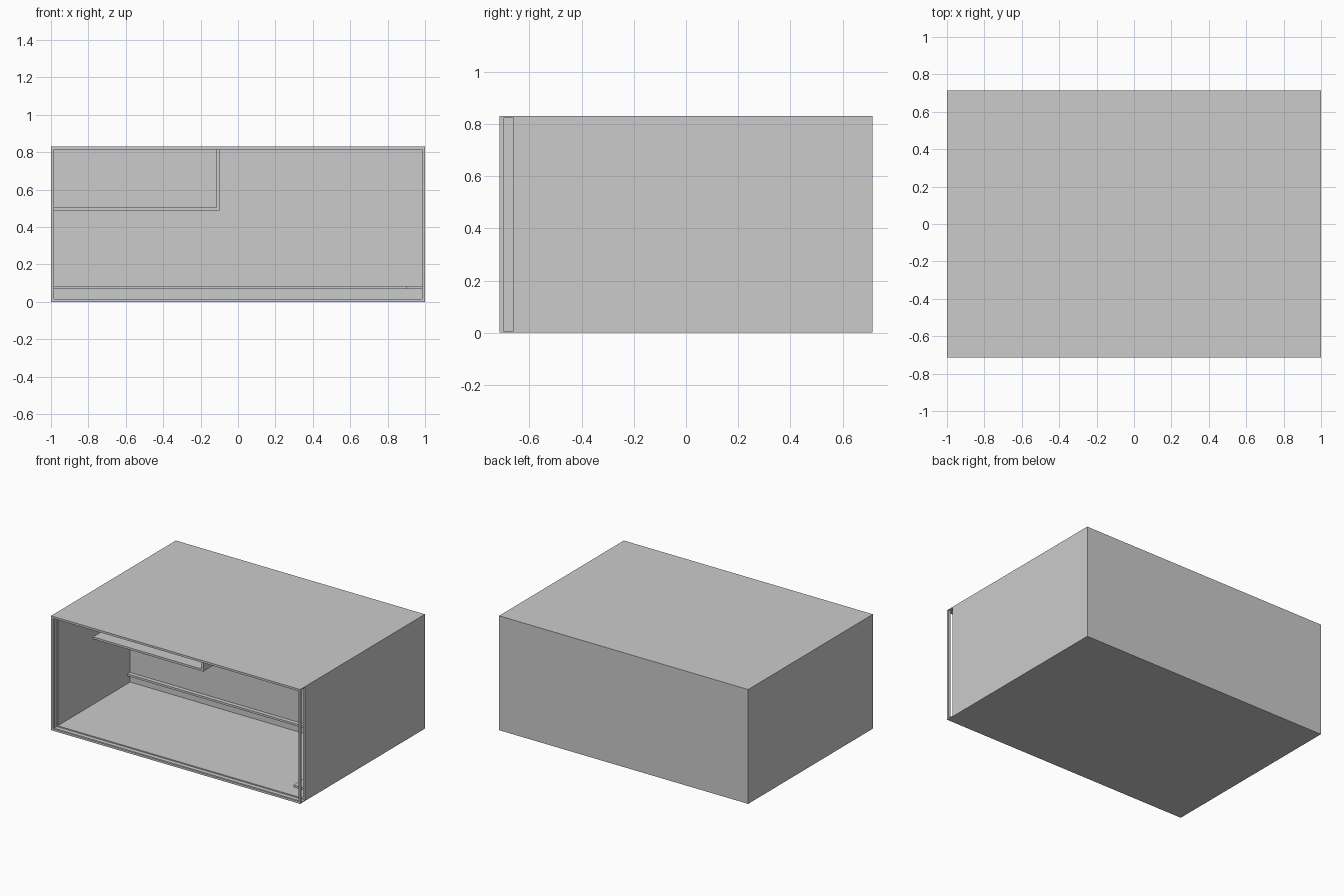
import bpy
import bmesh

cube = bpy.data.objects.get("Cube")
if cube:
    bpy.data.objects.remove(cube, do_unlink=True)

# Overall size and board thickness
W, D, H, T = 1.0, 0.715, 0.83, 0.015
BACK = 0.17          # front face of the inner back panel
GROOVE = 0.007       # board left behind the door groove

grey = bpy.data.materials.new("plain grey")
grey.use_nodes = True
colour = (0.6, 0.6, 0.6, 1)
grey.diffuse_color = colour
grey.node_tree.nodes["Principled BSDF"].inputs["Base Color"].default_value = colour


def box(name, x, y, z):
    """Box spanning the given (low, high) pair on each axis."""
    bm = bmesh.new()
    bmesh.ops.create_cube(bm, size=1)
    for v in bm.verts:
        for axis, (low, high) in enumerate((x, y, z)):
            v.co[axis] = high if v.co[axis] > 0 else low
    mesh = bpy.data.meshes.new(name)
    bm.to_mesh(mesh)
    bm.free()
    mesh.materials.append(grey)
    obj = bpy.data.objects.new(name, mesh)
    bpy.context.scene.collection.objects.link(obj)
    return obj


def cut(target, cutter):
    mod = target.modifiers.new(cutter.name, 'BOOLEAN')
    mod.operation = 'DIFFERENCE'
    mod.solver = 'EXACT'
    mod.object = cutter
    cutter.hide_render = True
    cutter.hide_set(True)


# Case: hollow with an open front, and a door groove that passes out through one side
case = box("case", (-W, W), (-D, D), (0, H))
cut(case, box("cavity_cutter", (T - W, W - T), (-D - 0.1, D - T), (T, H - T)))
cut(case, box("door_groove_cutter", (GROOVE - W, W + 0.1), (-0.70, -0.66),
              (GROOVE, H - GROOVE)))

# Bake the cuts, then drop the cutters
bpy.context.view_layer.update()
graph = bpy.context.evaluated_depsgraph_get()
baked = bpy.data.meshes.new_from_object(case.evaluated_get(graph))
case.modifiers.clear()
case.data = baked
for name in ("cavity_cutter", "door_groove_cutter"):
    bpy.data.objects.remove(bpy.data.objects[name], do_unlink=True)

# Inner back panel
inside = (T - W, W - T)
box("back_panel", inside, (BACK, BACK + T), (T, H - T))

# Upper compartment: shelf and divider
box("compartment_shelf", (T - W, -0.10), (-0.255, BACK), (0.49, 0.505))
box("compartment_divider", (-0.115, -0.10), (-0.255, BACK), (0.505, H - T))

# Low ledges along the back and one side
box("back_ledge", inside, (BACK - 0.03, BACK), (0.07, 0.085))
box("side_ledge", (0.90, W - T), (-0.65, BACK - 0.03), (0.07, 0.085))
